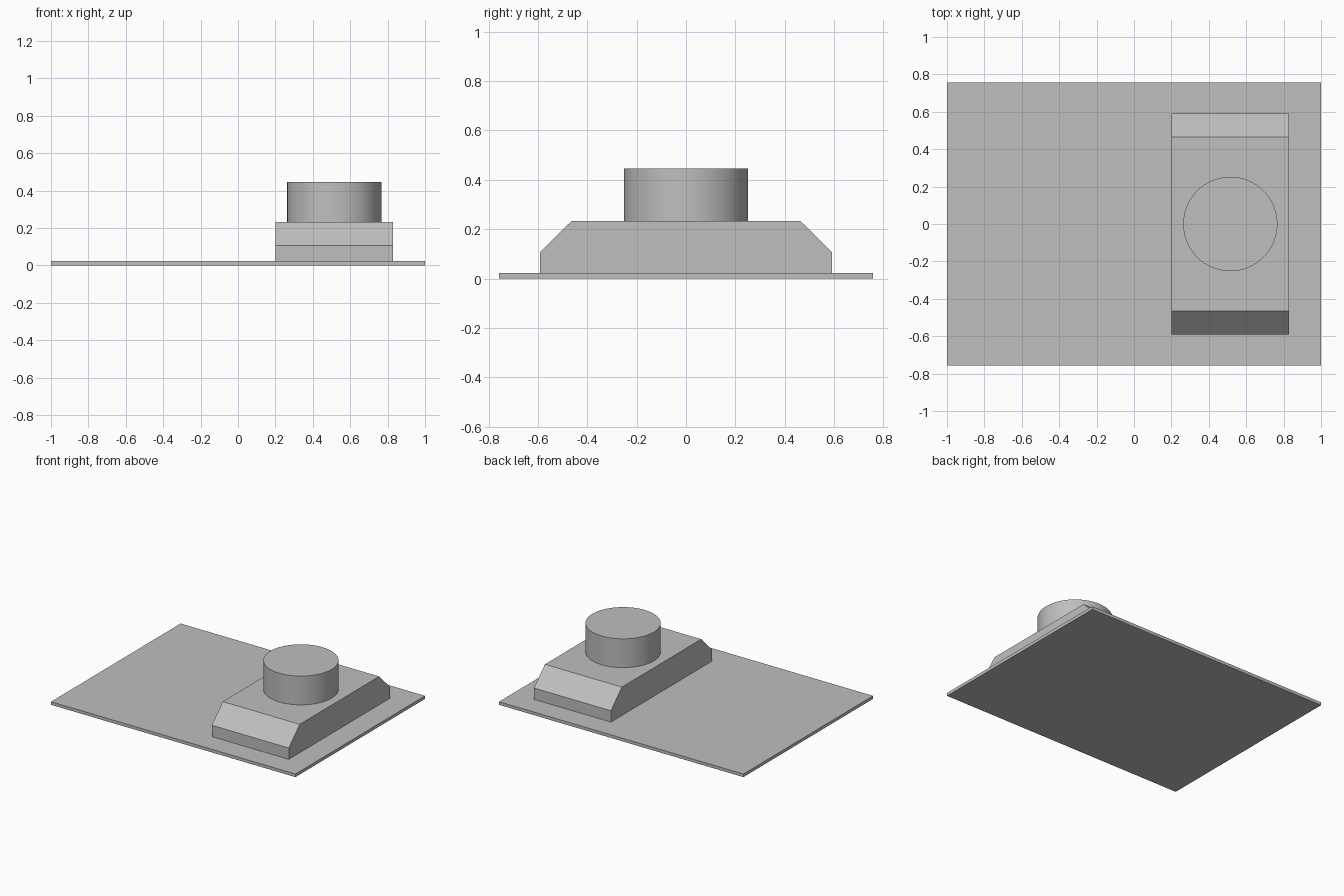
import bpy
import bmesh
import math
from mathutils import Matrix, Vector

cube = bpy.data.objects.get("Cube")
if cube:
    bpy.data.objects.remove(cube, do_unlink=True)

# Single plain grey
grey = bpy.data.materials.new("plain_grey")
colour = (0.52, 0.52, 0.52, 1)
grey.use_nodes = True
grey.diffuse_color = colour
grey.node_tree.nodes["Principled BSDF"].inputs["Base Color"].default_value = colour

PLATE_TOP, BLOCK_TOP, DRUM_TOP = 0.023, 0.233, 0.446
CENTRE_X = 0.515


def finish(name, bm):
    bmesh.ops.recalc_face_normals(bm, faces=bm.faces)
    mesh = bpy.data.meshes.new(name)
    bm.to_mesh(mesh)
    bm.free()
    mesh.materials.append(grey)
    obj = bpy.data.objects.new(name, mesh)
    bpy.context.collection.objects.link(obj)
    return obj


def extrude_profile(name, profile, x0, x1):
    """Extrude a (y, z) outline along x."""
    bm = bmesh.new()
    face = bm.faces.new([bm.verts.new((x0, y, z)) for y, z in profile])
    result = bmesh.ops.extrude_face_region(bm, geom=[face])
    verts = [g for g in result["geom"] if isinstance(g, bmesh.types.BMVert)]
    bmesh.ops.translate(bm, verts=verts, vec=Vector((x1 - x0, 0, 0)))
    return finish(name, bm)


def mirrored(half):
    """Close a right-hand half outline with its mirror image in y."""
    return half + [(-y, z) for y, z in reversed(half)]


# Thin base plate
extrude_profile("base_plate", mirrored([(0.757, 0), (0.757, PLATE_TOP)]), -1, 1)

# Block with chamfered front and back edges
extrude_profile("chamfered_block",
                mirrored([(0.592, PLATE_TOP), (0.592, 0.107), (0.464, BLOCK_TOP)]),
                CENTRE_X - 0.315, CENTRE_X + 0.315)

# Round drum on top of the block
bm = bmesh.new()
bmesh.ops.create_cone(bm, cap_ends=True, segments=64, radius1=0.252, radius2=0.252,
                      depth=DRUM_TOP - BLOCK_TOP,
                      matrix=Matrix.Translation((CENTRE_X, 0, (DRUM_TOP + BLOCK_TOP) / 2)))
drum = finish("drum", bm)
bpy.context.view_layer.objects.active = drum
drum.select_set(True)
bpy.ops.object.shade_smooth_by_angle(angle=math.radians(40))
